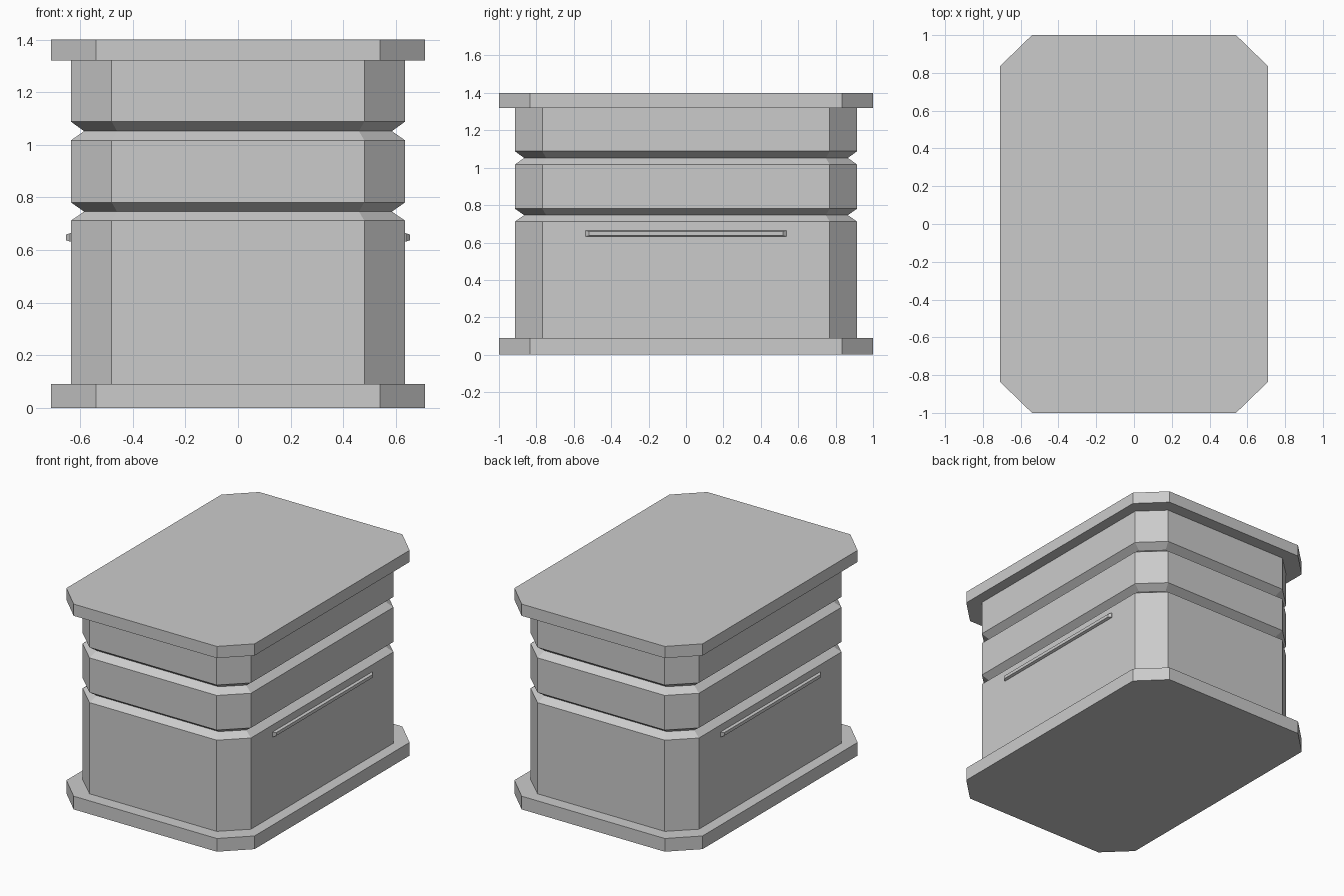
import bpy, bmesh

cube = bpy.data.objects.get("Cube")
if cube:
    bpy.data.objects.remove(cube, do_unlink=True)

GREY = (0.6, 0.6, 0.6, 1)
grey = bpy.data.materials.new("plain grey")
grey.use_nodes = True
grey.diffuse_color = GREY
grey.node_tree.nodes["Principled BSDF"].inputs["Base Color"].default_value = GREY


def octagon(hx, hy, cx, cy, z):
    """Rectangle with cut corners, counter-clockwise; cx, cy are the flat half lengths."""
    return [(hx, -cy, z), (hx, cy, z), (cx, hy, z), (-cx, hy, z),
            (-hx, cy, z), (-hx, -cy, z), (-cx, -hy, z), (cx, -hy, z)]


def loft(name, rings):
    """Join a stack of equal outlines into a closed solid."""
    bm = bmesh.new()
    loops = [[bm.verts.new(p) for p in ring] for ring in rings]
    for a, b in zip(loops, loops[1:]):
        for i in range(len(a)):
            j = (i + 1) % len(a)
            bm.faces.new((a[i], a[j], b[j], b[i]))
    bm.faces.new(loops[0][::-1])
    bm.faces.new(loops[-1])
    bmesh.ops.recalc_face_normals(bm, faces=bm.faces)
    mesh = bpy.data.meshes.new(name)
    bm.to_mesh(mesh)
    bm.free()
    mesh.materials.append(grey)
    obj = bpy.data.objects.new(name, mesh)
    bpy.context.collection.objects.link(obj)


# Base and lid slabs
for name, low, high in (("base_slab", 0, 0.09), ("lid_slab", 1.32, 1.4)):
    loft(name, [octagon(0.71, 1.0, 0.54, 0.835, z) for z in (low, high)])

# Body with two V grooves: (height, inset)
profile = [(0.09, 0), (0.712, 0), (0.746, 0.05), (0.781, 0),
           (1.017, 0), (1.052, 0.05), (1.088, 0), (1.32, 0)]
loft("body", [octagon(0.635 - d, 0.915 - d, 0.48 - 0.4 * d, 0.768 - 0.4 * d, z)
              for z, d in profile])

# Slim tapered handle bar on each side
for name, side in (("left_handle", 1), ("right_handle", -1)):
    loft(name, [[(side * x, -y, 0.648 - h), (side * x, y, 0.648 - h),
                 (side * x, y, 0.648 + h), (side * x, -y, 0.648 + h)]
                for x, y, h in ((0.625, 0.537, 0.016), (0.638, 0.537, 0.016),
                                (0.653, 0.518, 0.011))])
